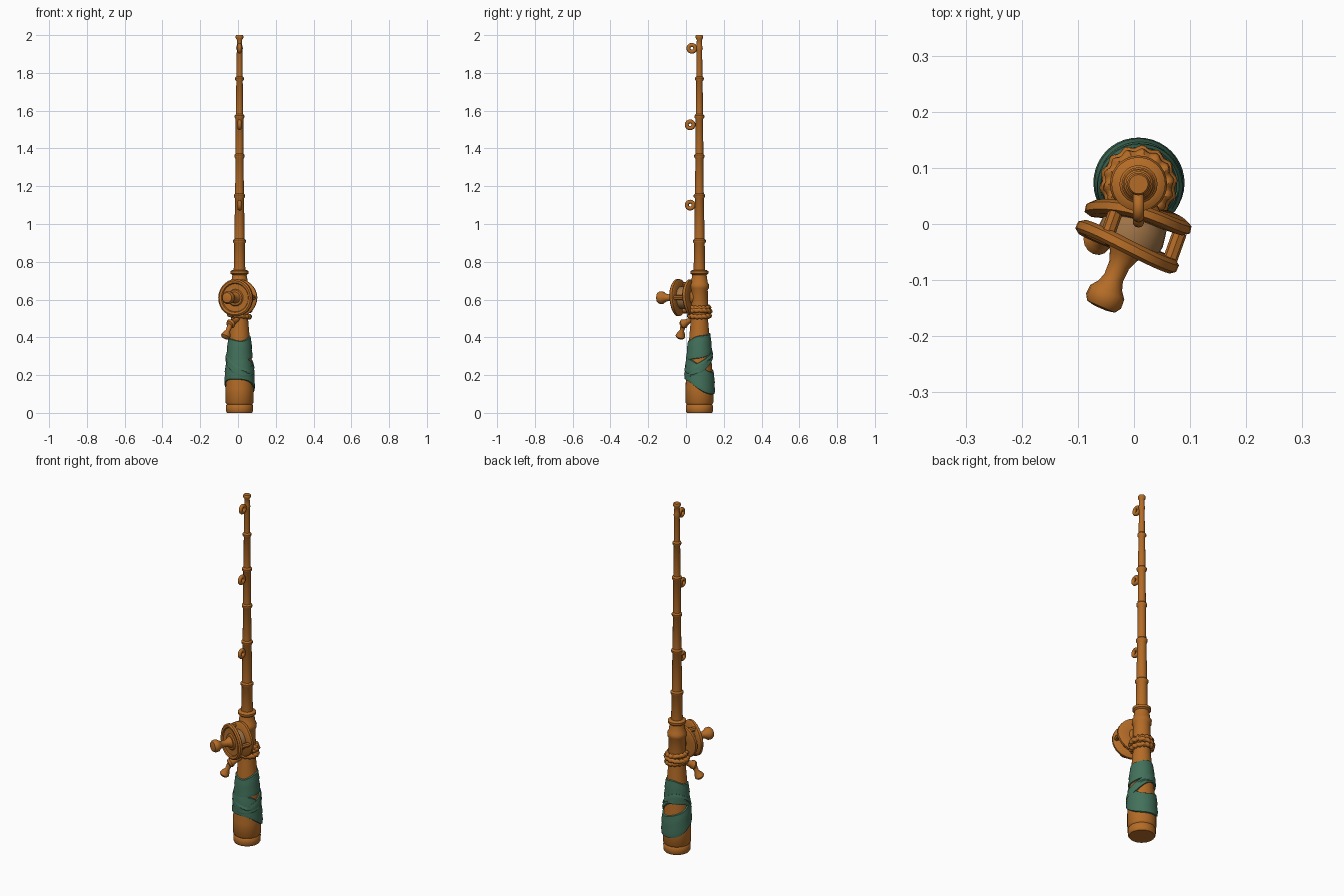
import bpy, bmesh, math
from mathutils import Vector

if "Cube" in bpy.data.objects:
    bpy.data.objects.remove(bpy.data.objects["Cube"], do_unlink=True)

AX, AY = 0.008, 0.071          # rod axis
AXIS = Vector((AX, AY, 0))


def material(name, rgb):
    m = bpy.data.materials.new(name)
    m.use_nodes = True
    m.diffuse_color = (*rgb, 1)
    m.node_tree.nodes["Principled BSDF"].inputs["Base Color"].default_value = (*rgb, 1)
    return m


WOOD = material("warm wood", (0.46, 0.15, 0.02))
CLOTH = material("green cloth", (0.055, 0.165, 0.105))
LINE = material("pale line", (0.36, 0.18, 0.065))


def finish(name, bm, mat):
    bmesh.ops.recalc_face_normals(bm, faces=bm.faces)
    me = bpy.data.meshes.new(name)
    bm.to_mesh(me)
    bm.free()
    me.materials.append(mat)
    ob = bpy.data.objects.new(name, me)
    bpy.context.collection.objects.link(ob)
    bpy.ops.object.select_all(action="DESELECT")
    ob.select_set(True)
    bpy.context.view_layer.objects.active = ob
    bpy.ops.object.shade_smooth_by_angle(angle=math.radians(40))
    return ob


def grid(rows, cols, point, close_rows=False):
    """Surface closed around its columns, from point(row, angle)."""
    bm = bmesh.new()
    vs = [[bm.verts.new(point(i, 2 * math.pi * j / cols)) for j in range(cols)]
          for i in range(rows)]
    for i in range(rows if close_rows else rows - 1):
        a, b = vs[i], vs[(i + 1) % rows]
        for j in range(cols):
            k = (j + 1) % cols
            bm.faces.new((a[j], a[k], b[k], b[j]))
    if not close_rows:
        bm.faces.new(vs[0])
        bm.faces.new(vs[-1])
    return bm


def lathe(name, profile, origin, direction=(0, 0, 1), mat=WOOD, sides=28, wobble=0, phase=0):
    """Turn (radius, distance) pairs around an axis, optionally warped."""
    q = Vector(direction).to_track_quat("Z", "Y")
    widest = max(r for r, h in profile)

    def point(i, t):
        r, h = profile[i]
        h += wobble * math.sin(2 * t + phase) * r / widest
        r *= 1 + wobble * math.sin(5 * t + phase)
        return Vector(origin) + q @ Vector((r * math.cos(t), r * math.sin(t), h))
    return finish(name, grid(len(profile), sides, point), mat)


def ring(name, centre, direction, major, minor, bumps=0, tilt=0):
    """Torus with optional rope-like bumps."""
    q = Vector(direction).to_track_quat("Z", "Y")
    n = 72 if bumps else 24

    def point(i, t):
        u = 2 * math.pi * i / n
        m = minor * (1 + (0.22 * math.sin(bumps * u + t) if bumps else 0))
        r = major + m * math.cos(t)
        return Vector(centre) + q @ Vector(
            (r * math.cos(u), r * math.sin(u), m * math.sin(t) + tilt * math.cos(u)))
    return finish(name, grid(n, 10, point, True), WOOD)


# Handle
HANDLE = [(0.066, 0), (0.071, 0.008), (0.072, 0.038), (0.067, 0.045), (0.074, 0.055),
          (0.074, 0.13), (0.069, 0.22), (0.06, 0.32), (0.052, 0.42), (0.045, 0.5), (0.043, 0.56)]
lathe("handle", HANDLE, AXIS)


def handle_radius(z):
    for (r0, z0), (r1, z1) in zip(HANDLE, HANDLE[1:]):
        if z <= z1:
            return r0 + (r1 - r0) * (z - z0) / (z1 - z0)
    return HANDLE[-1][0]


# Cloth wrap: tilted bands following the taper of the handle
def wrap(name, mid, width, lean_x, lean_y, lift):
    section = [(-0.5, -0.002), (-0.48, 0.7), (-0.3, 1), (-0.1, 0.75), (0.08, 1.05),
               (0.3, 0.8), (0.47, 0.7), (0.5, -0.002)]

    def point(i, t):
        s, out = section[i]
        z = mid + lean_x * math.cos(t) + lean_y * math.sin(t)
        z += width * s + 0.004 * math.sin(3 * t + 5 * s)
        r = handle_radius(z) + lift * out
        return AXIS + Vector((r * math.cos(t), r * math.sin(t), z))
    return finish(name, grid(len(section), 40, point, False), CLOTH)


wrap("upper_wrap", 0.345, 0.115, 0.004, 0.018, 0.008)
wrap("lower_wrap", 0.2, 0.125, -0.012, -0.042, 0.009)
wrap("cross_wrap", 0.268, 0.055, -0.03, 0.045, 0.011)

# Reel seat sleeve and collars
lathe("reel_seat", [(0.043, 0.54), (0.046, 0.57), (0.044, 0.65), (0.05, 0.66), (0.051, 0.68),
                    (0.044, 0.69), (0.038, 0.73), (0.047, 0.737), (0.048, 0.75),
                    (0.04, 0.755), (0.03, 0.757)], AXIS)

# Rope lashing
for i, (z, r, tilt) in enumerate([(0.515, 0.052, 0.006), (0.537, 0.055, -0.006), (0.558, 0.049, 0.004)]):
    ring(f"rope_{i + 1}", (AX, AY, z), (0, 0, 1), r, 0.0125, 14, tilt)

# Tapered pole with raised joints
pole = [(0.031, 0.74)]
for z, r in [(0.91, 0.029), (1.15, 0.025), (1.36, 0.0225), (1.57, 0.021), (1.77, 0.018)]:
    pole += [(r - 0.001, z - 0.014), (r + 0.005, z - 0.006), (r + 0.005, z + 0.004),
             (r - 0.002, z + 0.012)]
pole += [(0.0145, 1.92), (0.018, 1.93), (0.0145, 1.945), (0.014, 1.975), (0.02, 1.985),
         (0.02, 1.996), (0.017, 2.0)]
lathe("pole", pole, AXIS, sides=20)

# Line guides
for i, (y, z) in enumerate([(0.022, 1.1), (0.022, 1.525), (0.031, 1.93)]):
    ring(f"line_guide_{i + 1}", (AX, y, z), (1, 0, 0), 0.018, 0.0105)

# Reel: two warped plates, spool, foot and cross posts
OUT = Vector((-0.4, -0.92, 0)).normalized()
REEL = Vector((-0.012, -0.04, 0.61))
BACK = Vector((0.008, 0.016, 0.61))
SIDE = Vector((-OUT.y, OUT.x, 0))
lathe("front_plate", [(0.03, -0.012), (0.088, -0.013), (0.098, -0.006), (0.098, 0.007),
                      (0.09, 0.013), (0.078, 0.011), (0.074, 0.005), (0.045, 0.005),
                      (0.04, 0.011), (0.02, 0.012)], REEL, OUT, wobble=0.003)
lathe("back_plate", [(0.03, -0.013), (0.085, -0.013), (0.096, -0.006), (0.096, 0.007),
                     (0.085, 0.013), (0.03, 0.012)], BACK, (-0.2, -0.98, 0), wobble=0.008, phase=1)
lathe("spool", [(0.055, 0), (0.058, 0.02), (0.06, 0.04), (0.055, 0.062)], BACK, REEL - BACK, LINE)
lathe("reel_foot", [(0.035, 0), (0.03, 0.03), (0.04, 0.05)], (AX, AY, 0.61), (0, -1, 0))
for i, angle in enumerate((0, 2.1, 4.2)):
    offset = 0.08 * (SIDE * math.cos(angle) + Vector((0, 0, math.sin(angle))))
    lathe(f"cross_post_{i + 1}", [(0.013, 0), (0.013, 0.06)], BACK + offset, REEL - BACK, sides=8)

# Reel knob
lathe("reel_knob", [(0.034, 0), (0.026, 0.012), (0.019, 0.03), (0.018, 0.055), (0.023, 0.07),
                    (0.033, 0.083), (0.034, 0.1), (0.027, 0.111), (0.012, 0.114)],
      REEL + OUT * 0.006, OUT, sides=16)

# Small crank lever below the reel
ELBOW, TIP = Vector((-0.038, -0.012, 0.472)), Vector((-0.066, -0.03, 0.405))
ROOT = Vector((AX, 0.05, 0.505))
arm = (ELBOW - ROOT).length
lathe("lever_arm", [(0.017, 0), (0.013, arm * 0.5), (0.018, arm * 0.8), (0.026, arm),
                    (0.02, arm + 0.012), (0.006, arm + 0.015)], ROOT, ELBOW - ROOT, sides=14)
grip = (TIP - ELBOW).length
lathe("lever_grip", [(0.016, -0.005), (0.014, 0.02), (0.012, grip * 0.55), (0.022, grip * 0.8),
                     (0.026, grip), (0.018, grip + 0.01), (0.006, grip + 0.013)],
      ELBOW, TIP - ELBOW, sides=14)
